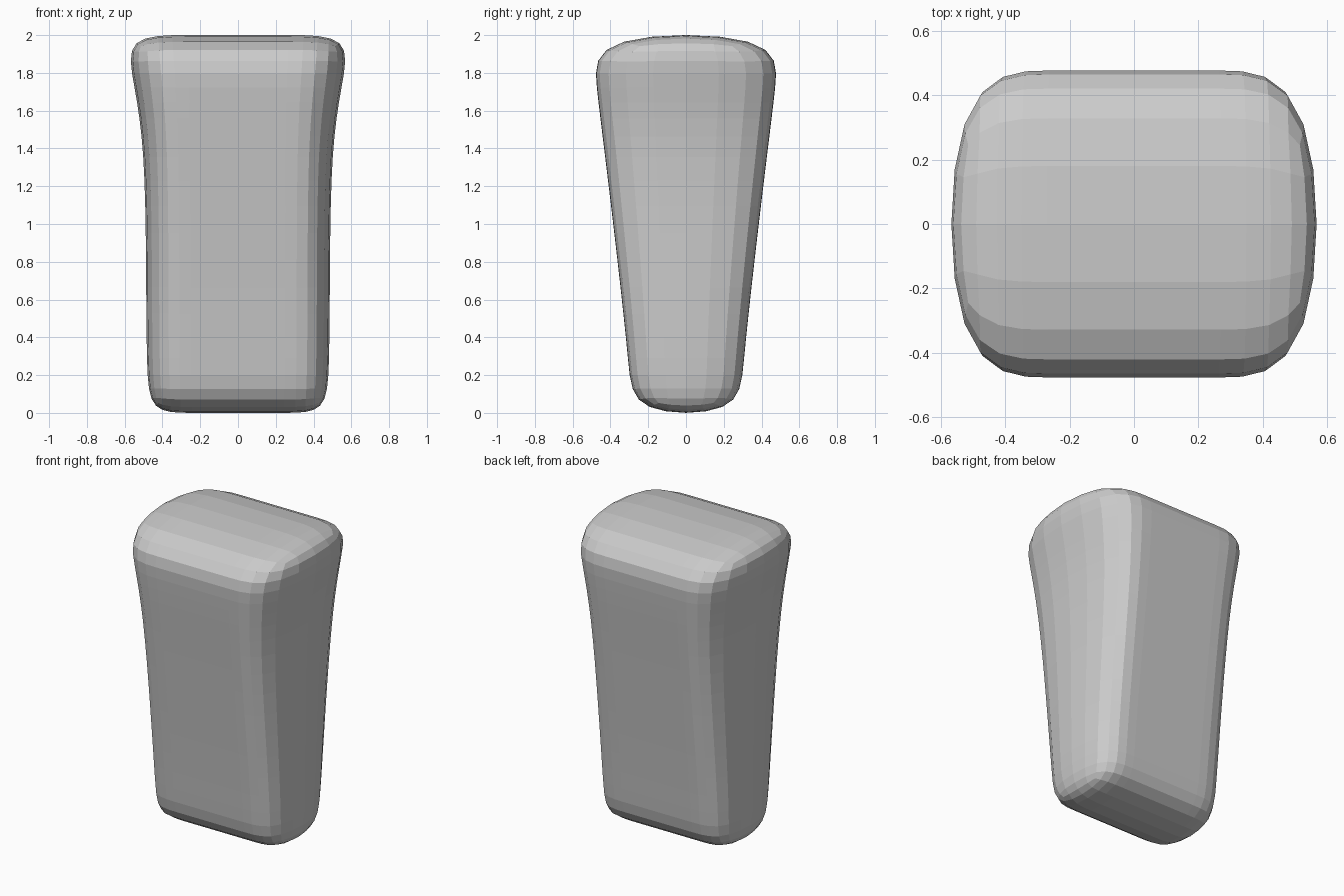
import bpy, bmesh

if "Cube" in bpy.data.objects:
    bpy.data.objects.remove(bpy.data.objects["Cube"])

# Control cage levels: height, half width, half depth
LEVELS = [
    (-0.010, 0.475, 0.285),
    (0.240, 0.495, 0.300),
    (0.800, 0.496, 0.361),
    (1.400, 0.505, 0.433),
    (1.730, 0.560, 0.475),
    (2.012, 0.620, 0.498),
]
INNER = 0.25  # inner columns that keep the front and back flat

bm = bmesh.new()
rings = []
for z, w, d in LEVELS:
    xs = [-w, -INNER, 0, INNER, w]
    front = [bm.verts.new((x, -d, z)) for x in xs]
    back = [bm.verts.new((x, d, z)) for x in reversed(xs)]
    rings.append(front + back)

# Side walls
n = len(rings[0])
for a, b in zip(rings, rings[1:]):
    for i in range(n):
        j = (i + 1) % n
        bm.faces.new((a[i], a[j], b[j], b[i]))

# Top and bottom caps as quad strips
for i in range(4):
    t, b = rings[-1], rings[0]
    bm.faces.new((t[i], t[i + 1], t[n - 2 - i], t[n - 1 - i]))
    bm.faces.new((b[i + 1], b[i], b[n - 1 - i], b[n - 2 - i]))

bmesh.ops.recalc_face_normals(bm, faces=bm.faces)
mesh = bpy.data.meshes.new("tapered_block")
bm.to_mesh(mesh)
bm.free()

body = bpy.data.objects.new("tapered_block", mesh)
bpy.context.collection.objects.link(body)

# Rounded faceted surface
sub = body.modifiers.new("rounding", 'SUBSURF')
sub.levels = sub.render_levels = 2
